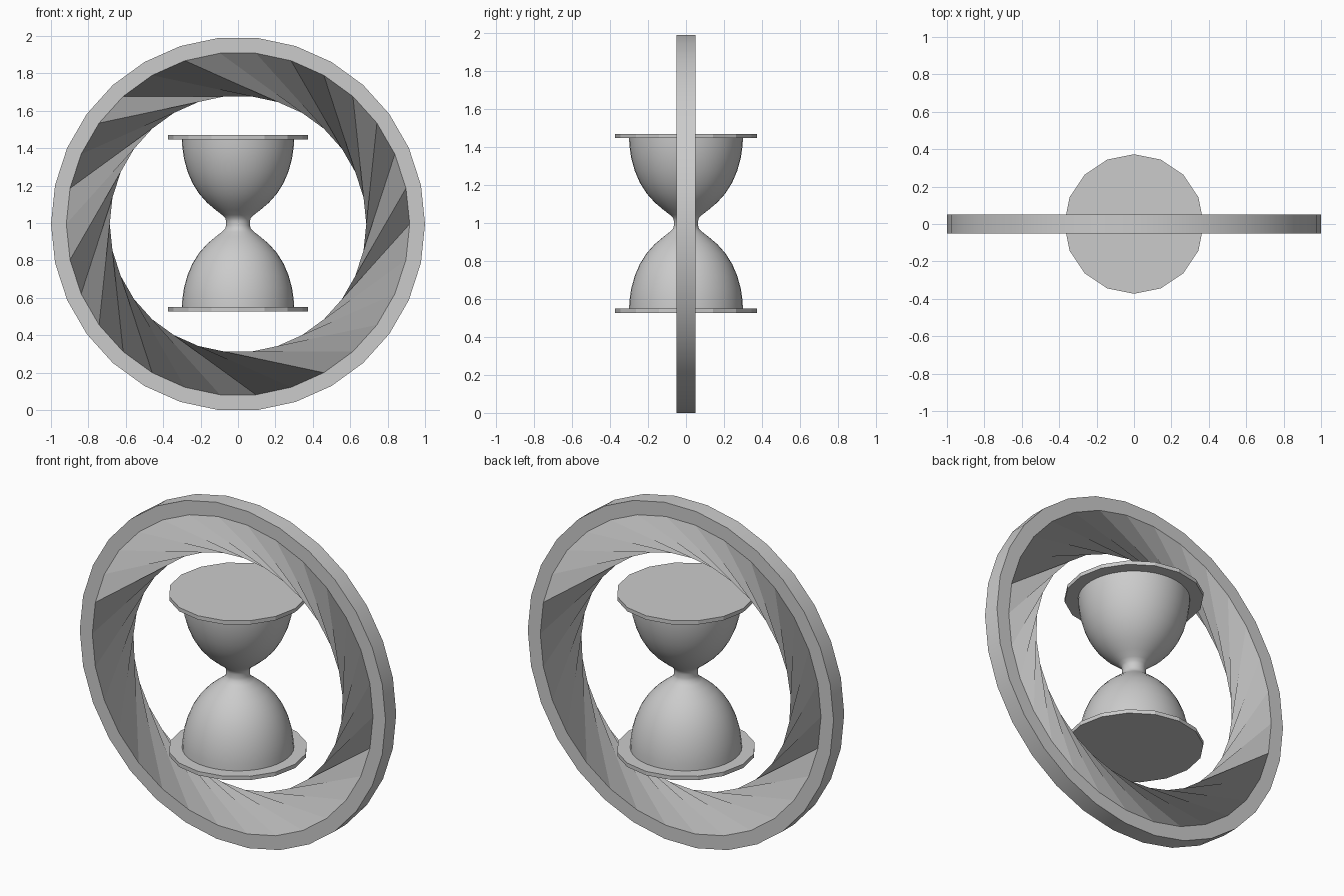
import bpy, bmesh
from math import cos, sin, pi, radians

if "Cube" in bpy.data.objects:
    bpy.data.objects.remove(bpy.data.objects["Cube"])

RING_Z = 0.9945   # ring centre height
GLASS_Z = 0.998   # hourglass centre height


def finish(name, bm, angle=None, recalc=True):
    if recalc:
        bmesh.ops.recalc_face_normals(bm, faces=bm.faces)
    me = bpy.data.meshes.new(name)
    bm.to_mesh(me)
    bm.free()
    ob = bpy.data.objects.new(name, me)
    bpy.context.collection.objects.link(ob)
    if angle:
        bpy.ops.object.select_all(action='DESELECT')
        ob.select_set(True)
        bpy.context.view_layer.objects.active = ob
        bpy.ops.object.shade_smooth_by_angle(angle=radians(angle))
    return ob


# Outer ring: 30 sides, the bore is bridged with quads twisted by six steps
N, TWIST = 30, 6
bm = bmesh.new()


def loop(r, y):
    return [bm.verts.new((r * cos(2 * pi * i / N), y, RING_Z + r * sin(2 * pi * i / N)))
            for i in range(N)]


front_out, back_out = loop(1.0, -0.05), loop(1.0, 0.05)
front_in, back_in = loop(0.918, -0.05), loop(0.918, 0.05)
outer_faces = []
for i in range(N):
    j = (i + 1) % N
    a, b = (i - TWIST) % N, (j - TWIST) % N
    outer_faces.append(bm.faces.new((front_out[j], front_out[i], back_out[i], back_out[j])))
    bm.faces.new((front_out[i], front_out[j], front_in[j], front_in[i]))
    bm.faces.new((back_out[j], back_out[i], back_in[i], back_in[j]))
    bm.faces.new((front_in[i], front_in[j], back_in[b], back_in[a]))
bm.normal_update()
for f in outer_faces:
    f.smooth = True
    for e in f.edges:
        if abs(e.verts[0].co.y - e.verts[1].co.y) < 0.01:
            e.smooth = False
finish("twisted_ring", bm)

# Hourglass bulbs: half profile (radius, height above centre), mirrored and spun
half = [(0.064, 0.012), (0.068, 0.028), (0.085, 0.045), (0.12, 0.072), (0.165, 0.11),
        (0.207, 0.157), (0.243, 0.214), (0.27, 0.277), (0.289, 0.346),
        (0.298, 0.41), (0.30, 0.458)]
profile = [(r, -z) for r, z in reversed(half)] + half
bm = bmesh.new()
S = 40
rows = [[bm.verts.new((r * cos(2 * pi * k / S), r * sin(2 * pi * k / S), GLASS_Z + z))
         for k in range(S)] for r, z in profile]
for lo, hi in zip(rows, rows[1:]):
    for k in range(S):
        m = (k + 1) % S
        bm.faces.new((lo[k], lo[m], hi[m], hi[k]))
finish("hourglass_bulbs", bm, 40, recalc=False)

# End plates: 16-sided discs
for name, side in (("top_plate", 1), ("bottom_plate", -1)):
    bm = bmesh.new()
    bmesh.ops.create_cone(bm, cap_ends=True, segments=16, radius1=0.373, radius2=0.373, depth=0.023)
    bmesh.ops.translate(bm, verts=bm.verts, vec=(0, 0, GLASS_Z + side * 0.46))
    finish(name, bm)
